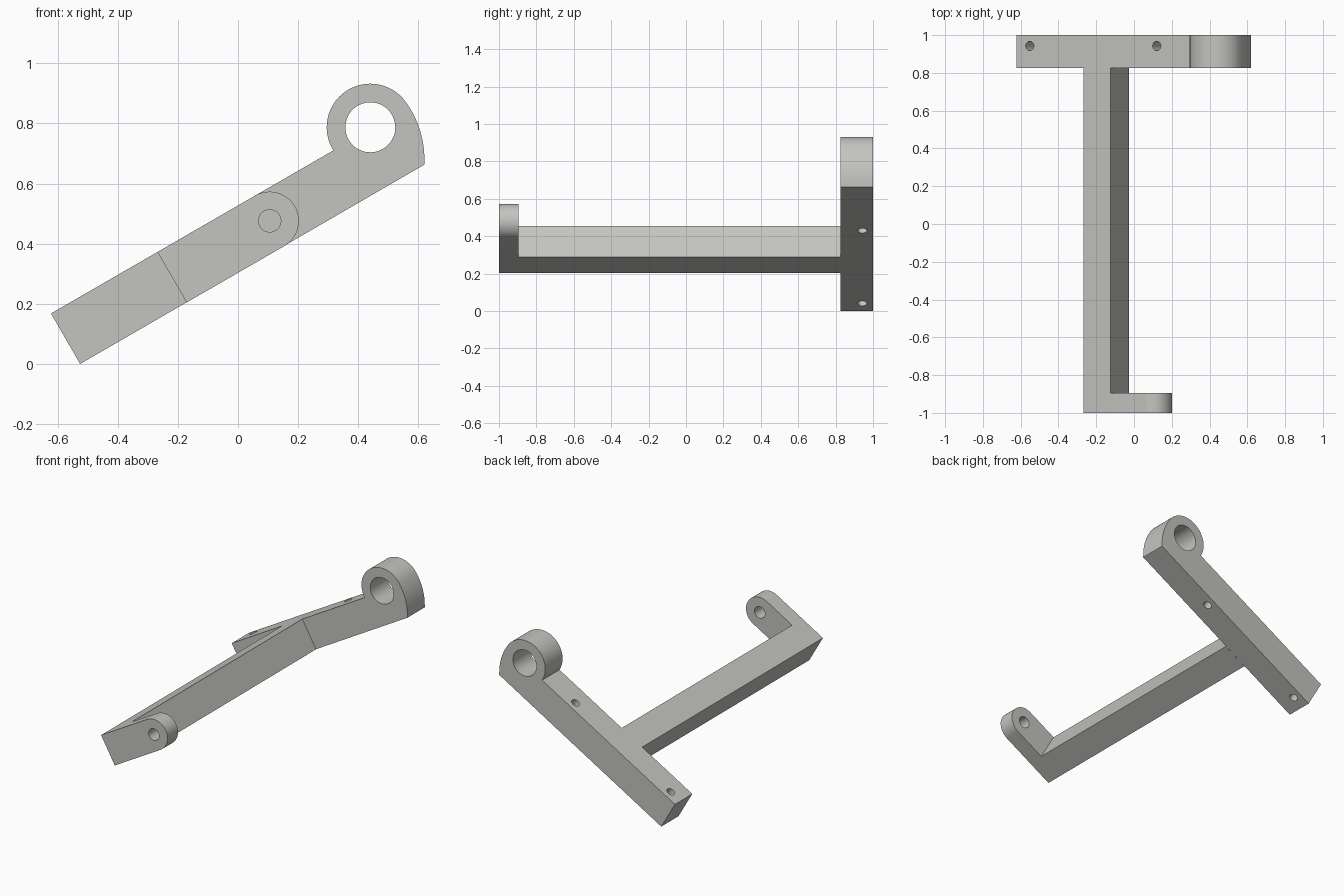
import bpy, bmesh, math
from mathutils import Vector, Matrix

if "Cube" in bpy.data.objects:
    bpy.data.objects.remove(bpy.data.objects["Cube"])

TILT = math.radians(30)      # slope of the whole bracket
W = 0.194                    # bar thickness across the slope

grey = bpy.data.materials.new("light_grey")
grey.diffuse_color = (0.55, 0.55, 0.52, 1)
grey.use_nodes = True
grey.node_tree.nodes["Principled BSDF"].inputs["Base Color"].default_value = grey.diffuse_color


def slope(u, v):
    """Point along (u) and across (v) the slope, as x, z."""
    c, s = math.cos(TILT), math.sin(TILT)
    return (-0.525 + u * c - v * s, u * s + v * c)


def arc(centre, r, a0, a1, n):
    """Points on an arc, angles in degrees."""
    return [(centre[0] + r * math.cos(math.radians(a0 + (a1 - a0) * i / n)),
             centre[1] + r * math.sin(math.radians(a0 + (a1 - a0) * i / n)))
            for i in range(n + 1)]


def prism(name, profile, y0, y1, caps=True):
    """Extrude an x, z profile from y0 to y1."""
    bm = bmesh.new()
    front = [bm.verts.new((x, y0, z)) for x, z in profile]
    back = [bm.verts.new((x, y1, z)) for x, z in profile]
    n = len(profile)
    for i in range(n):
        j = (i + 1) % n
        bm.faces.new((front[j], front[i], back[i], back[j]))
    if caps:
        bm.faces.new(front)
        bm.faces.new(back[::-1])
    mesh = bpy.data.meshes.new(name)
    bm.to_mesh(mesh)
    bm.free()
    mesh.materials.append(grey)
    obj = bpy.data.objects.new(name, mesh)
    bpy.context.collection.objects.link(obj)
    return obj


def drill(obj, centre, axis, r, depth, sides=48):
    """Cut a round hole through a part."""
    bm = bmesh.new()
    turn = Vector(axis).to_track_quat('Z', 'Y').to_matrix().to_4x4()
    bmesh.ops.create_cone(bm, cap_ends=True, segments=sides, radius1=r, radius2=r,
                          depth=depth, matrix=Matrix.Translation(centre) @ turn)
    mesh = bpy.data.meshes.new("hole_cutter")
    bm.to_mesh(mesh)
    bm.free()
    mesh.materials.append(grey)
    cutter = bpy.data.objects.new("hole_cutter", mesh)
    bpy.context.collection.objects.link(cutter)
    cutter.hide_render = True
    mod = obj.modifiers.new("hole", 'BOOLEAN')
    mod.operation, mod.solver, mod.object = 'DIFFERENCE', 'EXACT', cutter
    bpy.context.view_layer.objects.active = obj
    bpy.ops.object.modifier_apply(modifier=mod.name)
    bpy.data.objects.remove(cutter)


# Rear crossbar with the large eye blended into its upper end
eye = (0.44, 0.787)
blend = (0.294, 0.68)
join = math.degrees(math.atan2(eye[1] - blend[1], eye[0] - blend[0]))
profile = [slope(0, 0), (0.62, 0.663)]
profile += arc(blend, 0.326, 0, join, 14)
profile += arc(eye, 0.145, join, 212, 48)[1:]
profile += [slope(0, W)]
crossbar = prism("crossbar", profile, 0.825, 1.0)
drill(crossbar, (eye[0], 0.9125, eye[1]), (0, 1, 0), 0.083, 0.4, 64)

# Two screw holes through the crossbar, square to the slope
for u in (0.081, 0.857):
    x, z = slope(u, W / 2)
    drill(crossbar, (x, 0.9425, z), (-math.sin(TILT), 0, math.cos(TILT)), 0.025, 0.3, 32)

# Long stem joining crossbar and front arm
stem = prism("stem", [slope(0.409, 0), slope(0.576, 0), slope(0.576, W), slope(0.409, W)],
             -0.895, 0.825, caps=False)

# Front arm with rounded end and pin hole
pin = slope(0.784, W / 2)
arm = prism("front_arm", [slope(0.409, 0)] + arc(pin, W / 2, -60, 120, 32) + [slope(0.409, W)],
            -1.0, -0.895)
drill(arm, (pin[0], -0.95, pin[1]), (0, 1, 0), 0.037, 0.3)

# Smooth the round surfaces, keep the edges crisp
for obj in (crossbar, stem, arm):
    bpy.ops.object.select_all(action='DESELECT')
    obj.select_set(True)
    bpy.context.view_layer.objects.active = obj
    bpy.ops.object.shade_smooth_by_angle(angle=math.radians(25))
